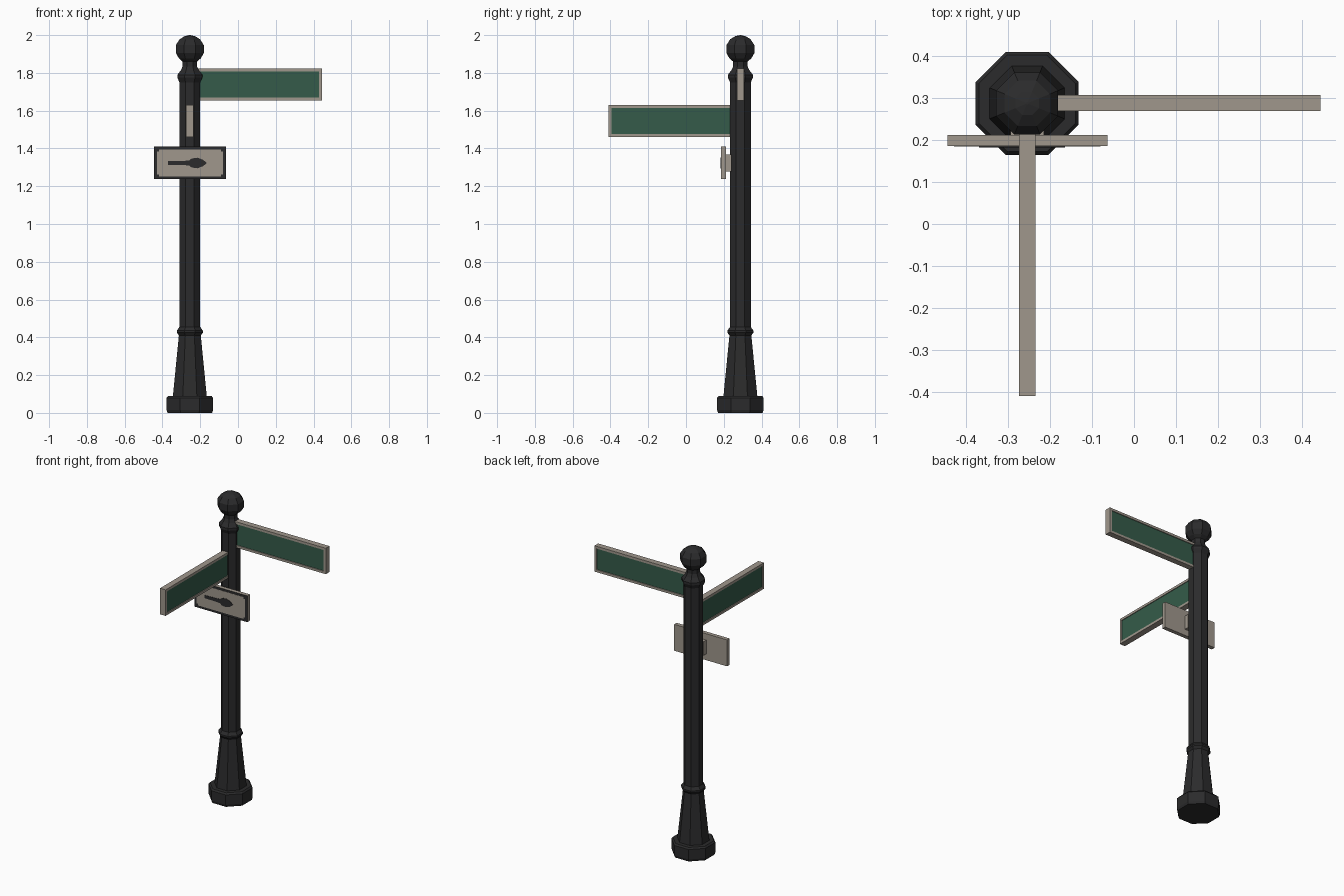
import bpy, bmesh, math
from mathutils import Matrix, Vector

if "Cube" in bpy.data.objects:
    bpy.data.objects.remove(bpy.data.objects["Cube"])

PX, PY = -0.255, 0.288  # post centre


def material(name, rgb):
    m = bpy.data.materials.new(name)
    m.diffuse_color = (*rgb, 1)
    m.use_nodes = True
    m.node_tree.nodes["Principled BSDF"].inputs["Base Color"].default_value = m.diffuse_color
    return m


BLACK = material("black_iron", (0.024, 0.024, 0.025))
BEIGE = material("beige_frame", (0.35, 0.31, 0.265))
GREEN = material("green_panel", (0.035, 0.105, 0.067))


def finish(bm, name, mats):
    bmesh.ops.recalc_face_normals(bm, faces=bm.faces[:])
    me = bpy.data.meshes.new(name)
    bm.to_mesh(me)
    bm.free()
    for m in mats:
        me.materials.append(m)
    ob = bpy.data.objects.new(name, me)
    bpy.context.collection.objects.link(ob)
    return ob


def lathe(name, profile, mat, sides=8):
    """Octagonal turning; profile holds (flat-side distance, z)."""
    bm = bmesh.new()
    k = 1 / math.cos(math.pi / sides)
    rings = []
    for r, z in profile:
        rings.append([bm.verts.new((PX + r * k * math.cos((i + .5) * math.tau / sides),
                                    PY + r * k * math.sin((i + .5) * math.tau / sides), z))
                      for i in range(sides)])
    for a, b in zip(rings, rings[1:]):
        for i in range(sides):
            j = (i + 1) % sides
            bm.faces.new((a[i], a[j], b[j], b[i]))
    bm.faces.new(rings[0])
    bm.faces.new(rings[-1])
    return finish(bm, name, [mat])


def box(lo, hi):
    bm = bmesh.new()
    lo, hi = Vector(lo), Vector(hi)
    bmesh.ops.create_cube(bm, size=1, matrix=Matrix.Translation((lo + hi) / 2)
                          @ Matrix.Diagonal((*(hi - lo), 1)))
    return bm


def street_sign(name, lo, hi, axis):
    """Blade with a recessed green panel on both broad faces."""
    bm = box(lo, hi)
    bm.normal_update()
    broad = [f for f in bm.faces if abs(f.normal[axis]) > .9]
    bmesh.ops.inset_individual(bm, faces=broad, thickness=0.022, depth=0)
    bmesh.ops.inset_individual(bm, faces=broad, thickness=0.001, depth=-0.004)
    for f in broad:
        f.material_index = 1
    return finish(bm, name, [BEIGE, GREEN])


def plate(name, outline, y, thick, mat):
    """Thin plate facing the front, outline in x, z."""
    bm = bmesh.new()
    f = bm.faces.new([bm.verts.new((x, y, z)) for x, z in outline])
    r = bmesh.ops.extrude_face_region(bm, geom=[f])
    bmesh.ops.translate(bm, vec=(0, -thick, 0),
                        verts=[v for v in r["geom"] if isinstance(v, bmesh.types.BMVert)])
    return finish(bm, name, [mat])


# Post: foot, flared base, collars, shaft
lathe("post_foot", [(.118, 0), (.123, .015), (.123, .08), (.115, .09)], BLACK)
lathe("post", [(.09, .085), (.058, .41), (.069, .425), (.069, .435), (.055, .455),
               (.055, 1.75), (.066, 1.775), (.066, 1.79), (.047, 1.815),
               (.038, 1.835), (.038, 1.87)], BLACK)
# Ball finial
lathe("ball_finial", [(.036, 1.858), (.058, 1.877), (.074, 1.905), (.074, 1.947),
                      (.054, 1.978), (.028, 1.994), (.003, 2.0)], BLACK)

# Two street blades
street_sign("right_street_sign", (PX + .03, .27, 1.654), (.445, .308, 1.823), 1)
street_sign("front_street_sign", (PX - .02, -.411, 1.46), (PX + .02, PY - .03, 1.63), 0)

# Arrow sign: board with dark front face
CZ = 1.323
bm = box((-.445, .186, CZ - .086), (-.063, .212, CZ + .086))
bm.normal_update()
for f in bm.faces:
    f.material_index = int(f.normal.y < -.9)
finish(bm, "arrow_board", [BEIGE, BLACK])
finish(box((PX - .04, .21, CZ - .045), (PX + .04, .24, CZ + .045)), "arrow_bracket", [BEIGE])

# Pale panel with notched corners
w, h, n = .175, .071, .011
panel = []
for sx, sz in ((1, 1), (-1, 1), (-1, -1), (1, -1)):
    c = [(w, h - n), (w - n, h - n), (w - n, h)]
    if sx * sz < 0:
        c.reverse()
    panel += [(-.2545 + sx * x, CZ + sz * z) for x, z in c]
plate("arrow_panel", panel, .187, .002, BEIGE)

# Arrow with a rounded head
half = [(-.37, .010), (-.285, .011), (-.258, .014), (-.245, .024), (-.215, .028), (-.185, .017)]
arrow = half + [(-.165, 0)] + [(x, -z) for x, z in reversed(half)]
plate("arrow", [(x, CZ + z) for x, z in arrow], .186, .003, BLACK)
